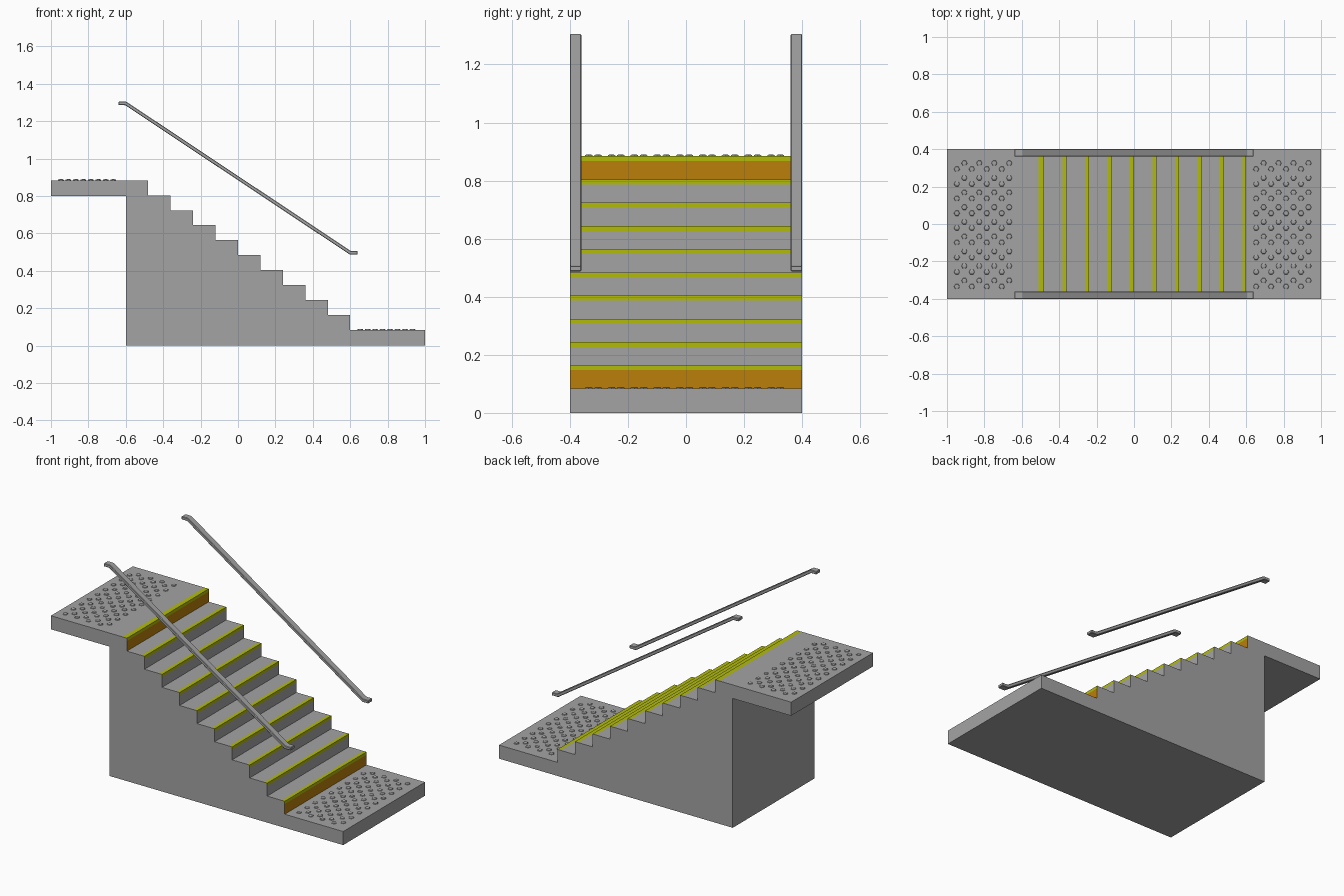
import bpy, bmesh, math
from mathutils import Vector

if "Cube" in bpy.data.objects:
    bpy.data.objects.remove(bpy.data.objects["Cube"])


def material(name, rgb):
    m = bpy.data.materials.new(name)
    m.diffuse_color = (*rgb, 1)
    m.use_nodes = True
    m.node_tree.nodes["Principled BSDF"].inputs["Base Color"].default_value = m.diffuse_color
    return m


GREY = material("concrete grey", (0.37, 0.37, 0.37))
YELLOW = material("nosing yellow", (0.45, 0.50, 0.003))
ORANGE = material("riser orange", (0.50, 0.21, 0.003))

BASE, RISE, RUN, STEPS = 0.084, 0.08, 0.12, 10
TOP = BASE + RISE * STEPS


def extrude_profile(name, pts, y0, y1, mats, rule=None):
    """Extrude an xz outline along y; rule(edge index) gives the strip's material."""
    bm = bmesh.new()
    a = [bm.verts.new((x, y0, z)) for x, z in pts]
    b = [bm.verts.new((x, y1, z)) for x, z in pts]
    bm.faces.new(a)
    bm.faces.new(b[::-1])
    n = len(pts)
    for i in range(n):
        j = (i + 1) % n
        f = bm.faces.new((a[i], b[i], b[j], a[j]))
        if rule:
            f.material_index = rule(i)
    bmesh.ops.recalc_face_normals(bm, faces=bm.faces)
    me = bpy.data.meshes.new(name)
    bm.to_mesh(me)
    bm.free()
    for m in mats:
        me.materials.append(m)
    ob = bpy.data.objects.new(name, me)
    bpy.context.collection.objects.link(ob)
    return ob


# Staircase with both landings: outline plus one colour per outline edge
pts, cols = [], []


def add(x, z, c=0):
    pts.append((x, z))
    cols.append(c)


add(-1, 0.8)
add(-0.6, 0.8)
add(-0.6, 0)
add(1, 0)
add(1, BASE)
for k in range(STEPS):
    x, z = 0.6 - RUN * k, BASE + RISE * k
    end = k in (0, STEPS - 1)
    add(x, z, 2 if end else 0)                # riser
    add(x, z + RISE - 0.017, 1)               # nosing front
    add(x, z + RISE, 1)                       # nosing top
    add(x - (0.03 if k == STEPS - 1 else 0.021), z + RISE)  # tread
add(-1, TOP)
extrude_profile("staircase", pts, -0.4, 0.4, (GREY, YELLOW, ORANGE), lambda i: cols[i])

# Tactile studs on both landings: low six-sided domes in staggered columns
bm = bmesh.new()
for x0, z in ((-0.947, TOP), (0.653, BASE)):
    for c in range(8):
        for r in range(9):
            cx = x0 + 0.04 * c
            cy = -0.335 + 0.0785 * r + 0.032 * (c % 2)
            rings = []
            for rad, h in ((0.016, -0.001), (0.014, 0.004), (0.007, 0.006)):
                rings.append([bm.verts.new((cx + rad * math.cos(t * math.pi / 3),
                                            cy + rad * math.sin(t * math.pi / 3), z + h))
                              for t in range(6)])
            for lo, hi in zip(rings, rings[1:]):
                for i in range(6):
                    j = (i + 1) % 6
                    bm.faces.new((lo[i], lo[j], hi[j], hi[i]))
            bm.faces.new(rings[-1])
me = bpy.data.meshes.new("tactile_studs")
bm.to_mesh(me)
bm.free()
me.materials.append(GREY)
bpy.context.collection.objects.link(bpy.data.objects.new("tactile_studs", me))

# Handrails: flat bar with level ends, mitred at the bends
path = [(-0.64, 1.295), (-0.6, 1.295), (0.6, 0.497), (0.64, 0.497)]
half = 0.0095
shift = half * math.tan(math.atan2(0.798, 1.2) / 2)
skew = [0, shift, shift, 0]
outline = [(x + s, z + half) for (x, z), s in zip(path, skew)]
outline += [(x - s, z - half) for (x, z), s in reversed(list(zip(path, skew)))]
for side, name in ((-1, "front_handrail"), (1, "back_handrail")):
    y = 0.38 * side
    rail = extrude_profile(name, outline, y - 0.02, y + 0.02, (GREY,))
    bev = rail.modifiers.new("soft edges", "BEVEL")
    bev.width = 0.003
    bev.segments = 1
